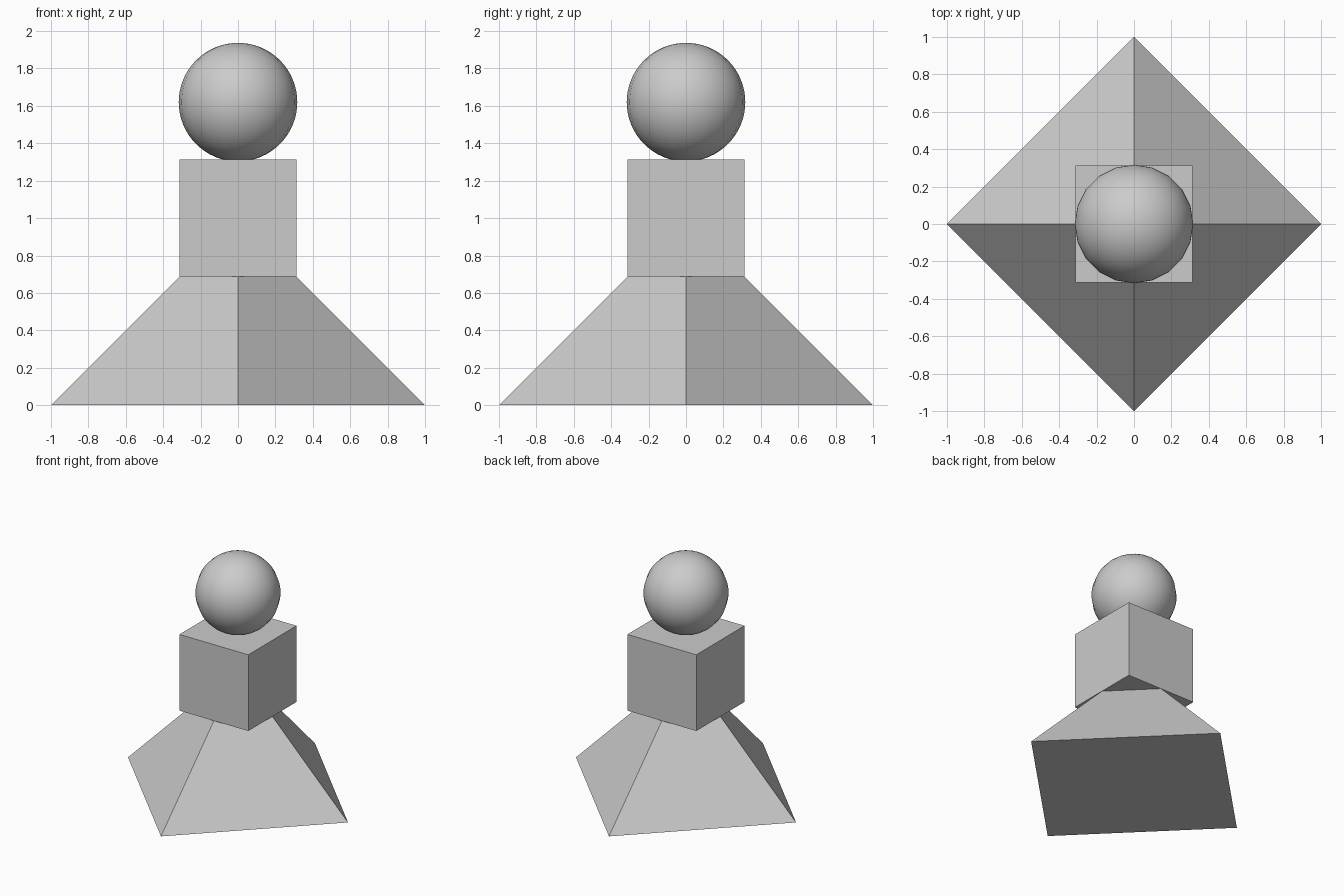
import bpy

if "Cube" in bpy.data.objects:
    bpy.data.objects.remove(bpy.data.objects["Cube"])

S = 0.313          # half size of the cube
BASE_TOP = 1 - S   # base slopes at 45 degrees up to the cube's width

# Four-sided tapered base with corners on the x and y axes
bpy.ops.mesh.primitive_cone_add(vertices=4, radius1=1, radius2=S, depth=BASE_TOP,
                                location=(0, 0, BASE_TOP / 2))
bpy.context.object.name = "tapered_base"

# Cube resting on the base
bpy.ops.mesh.primitive_cube_add(size=2 * S, location=(0, 0, BASE_TOP + S))
bpy.context.object.name = "middle_block"

# Smooth ball on top
bpy.ops.mesh.primitive_uv_sphere_add(segments=20, ring_count=32, radius=0.317,
                                     location=(0, 0, 1.62))
bpy.context.object.name = "top_ball"
bpy.ops.object.shade_smooth()
